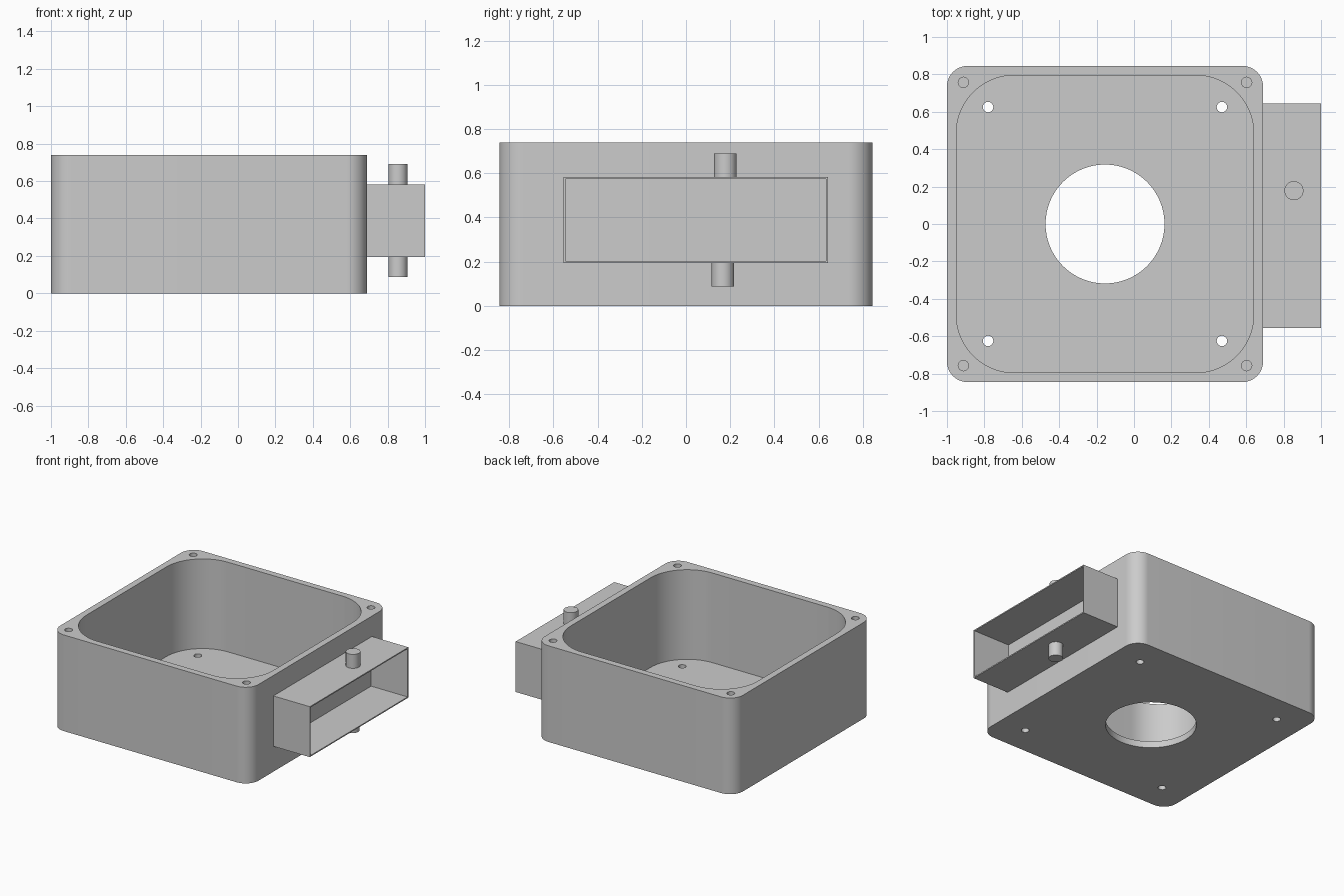
import bpy, bmesh
from math import sin, cos, pi, radians

if "Cube" in bpy.data.objects:
    bpy.data.objects.remove(bpy.data.objects["Cube"])


def prism(name, outline, z0, z1):
    """Closed solid from a counter-clockwise outline."""
    bm = bmesh.new()
    low = [bm.verts.new((x, y, z0)) for x, y in outline]
    high = [bm.verts.new((x, y, z1)) for x, y in outline]
    bm.faces.new(low[::-1])
    bm.faces.new(high)
    n = len(outline)
    for i in range(n):
        j = (i + 1) % n
        bm.faces.new((low[i], low[j], high[j], high[i]))
    mesh = bpy.data.meshes.new(name)
    bm.to_mesh(mesh)
    bm.free()
    ob = bpy.data.objects.new(name, mesh)
    bpy.context.collection.objects.link(ob)
    return ob


def circle(cx, cy, r, n):
    return [(cx + r * cos(2 * pi * i / n), cy + r * sin(2 * pi * i / n)) for i in range(n)]


def rounded_rect(cx, cy, hx, hy, r, n=16):
    pts = []
    for k, (sx, sy) in enumerate([(1, 1), (-1, 1), (-1, -1), (1, -1)]):
        for i in range(n + 1):
            a = pi / 2 * (k + i / n)
            pts.append((cx + sx * (hx - r) + r * cos(a), cy + sy * (hy - r) + r * sin(a)))
    return pts


def cut(target, cutter):
    cutter.hide_render = True
    mod = target.modifiers.new("cut", 'BOOLEAN')
    mod.operation = 'DIFFERENCE'
    mod.solver = 'EXACT'
    mod.object = cutter
    bpy.context.view_layer.objects.active = target
    bpy.ops.object.modifier_apply(modifier=mod.name)
    bpy.data.objects.remove(cutter)


def smooth(ob):
    bpy.ops.object.select_all(action='DESELECT')
    ob.select_set(True)
    bpy.context.view_layer.objects.active = ob
    bpy.ops.object.shade_smooth_by_angle(angle=radians(30))


CX, H, FLOOR = -0.155, 0.74, 0.05

# Housing: rounded box with a deep rounded cavity and round floor opening
housing = prism("housing", rounded_rect(CX, 0, 0.845, 0.845, 0.11), 0, H)
cut(housing, prism("cavity_cutter", rounded_rect(CX, 0, 0.795, 0.795, 0.31), FLOOR, H + 0.1))
cut(housing, prism("opening_cutter", circle(CX, 0, 0.318, 64), -0.1, FLOOR + 0.1))

# Floor mounting holes and blind rim screw holes
for sx in (-1, 1):
    for sy in (-1, 1):
        cut(housing, prism("mount_cutter", circle(CX + sx * 0.625, sy * 0.625, 0.028, 16), -0.1, FLOOR + 0.1))
        cut(housing, prism("screw_cutter", circle(CX + sx * 0.757, sy * 0.757, 0.028, 16), H - 0.27, H + 0.1))
smooth(housing)

# Side duct: thin rectangular sleeve, open outwards, closed by the housing wall
X0, X1, Y0, Y1, Z0, Z1, T = 0.69, 1.0, -0.555, 0.643, 0.195, 0.583, 0.009
duct = prism("side_duct", [(X0, Y0), (X1, Y0), (X1, Y1), (X0, Y1)], Z0, Z1)
cut(duct, prism("duct_cutter", [(X0 - 0.1, Y0 + T), (X1 + 0.1, Y0 + T),
                                (X1 + 0.1, Y1 - T), (X0 - 0.1, Y1 - T)], Z0 + T, Z1 - T))

# Pivot pins above and below the duct
for name, y, z0, z1 in (("upper_pin", 0.178, Z1, 0.69), ("lower_pin", 0.167, 0.088, Z0)):
    smooth(prism(name, circle(0.855, y, 0.051, 32), z0, z1))
